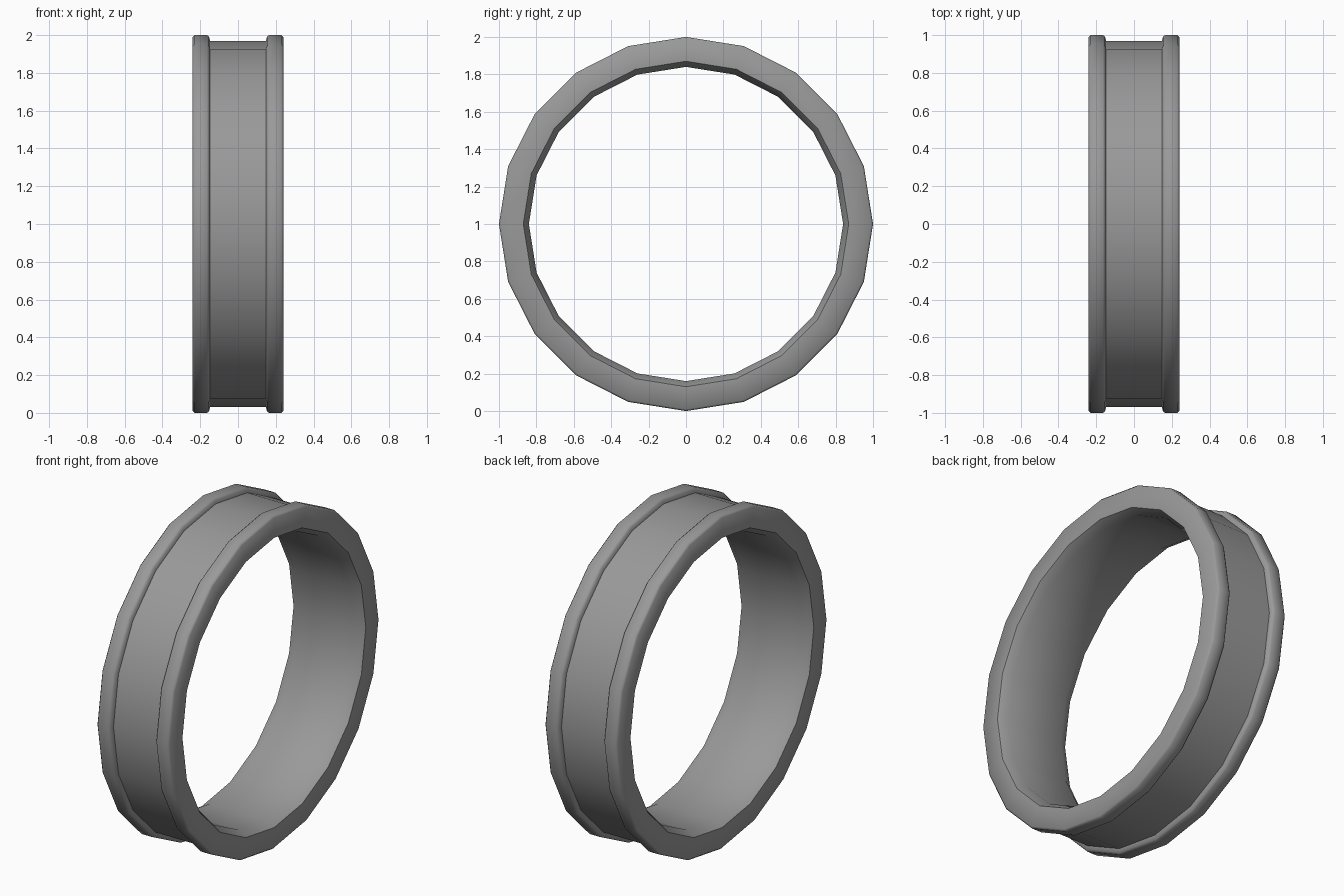
import bpy, bmesh, math

if "Cube" in bpy.data.objects:
    bpy.data.objects.remove(bpy.data.objects["Cube"])

SIDES = 20

# half cross-section (x, radius), from the channel floor round the rim to the bore
half = [(0.148, 0.97), (0.153, 0.992), (0.164, 1.0), (0.23, 1.0),
        (0.24, 0.99), (0.24, 0.87), (0.185, 0.84)]
profile = half + [(-x, r) for x, r in reversed(half)]
n = len(profile)
# crisp creases: channel corners and the inner lips of both rims
creases = {0, 5, n - 1, n - 6}

# ring: revolve the profile around the x axis
bm = bmesh.new()
loops = []
for i in range(SIDES):
    a = 2 * math.pi * i / SIDES
    loops.append([bm.verts.new((x, r * math.sin(a), 1 + r * math.cos(a)))
                  for x, r in profile])
for i in range(SIDES):
    p, q = loops[i], loops[(i + 1) % SIDES]
    for j in range(n):
        k = (j + 1) % n
        bm.faces.new((p[j], p[k], q[k], q[j]))
    for j in creases:
        bm.edges.get((p[j], q[j])).smooth = False
bmesh.ops.recalc_face_normals(bm, faces=bm.faces)
for f in bm.faces:
    f.smooth = True

mesh = bpy.data.meshes.new("grooved_ring")
bm.to_mesh(mesh)
bm.free()
ring = bpy.data.objects.new("grooved_ring", mesh)
bpy.context.collection.objects.link(ring)

# dark grey finish
mat = bpy.data.materials.new("dark_grey")
mat.diffuse_color = (0.32, 0.32, 0.32, 1)
mat.use_nodes = True
mat.node_tree.nodes["Principled BSDF"].inputs["Base Color"].default_value = mat.diffuse_color
mesh.materials.append(mat)
